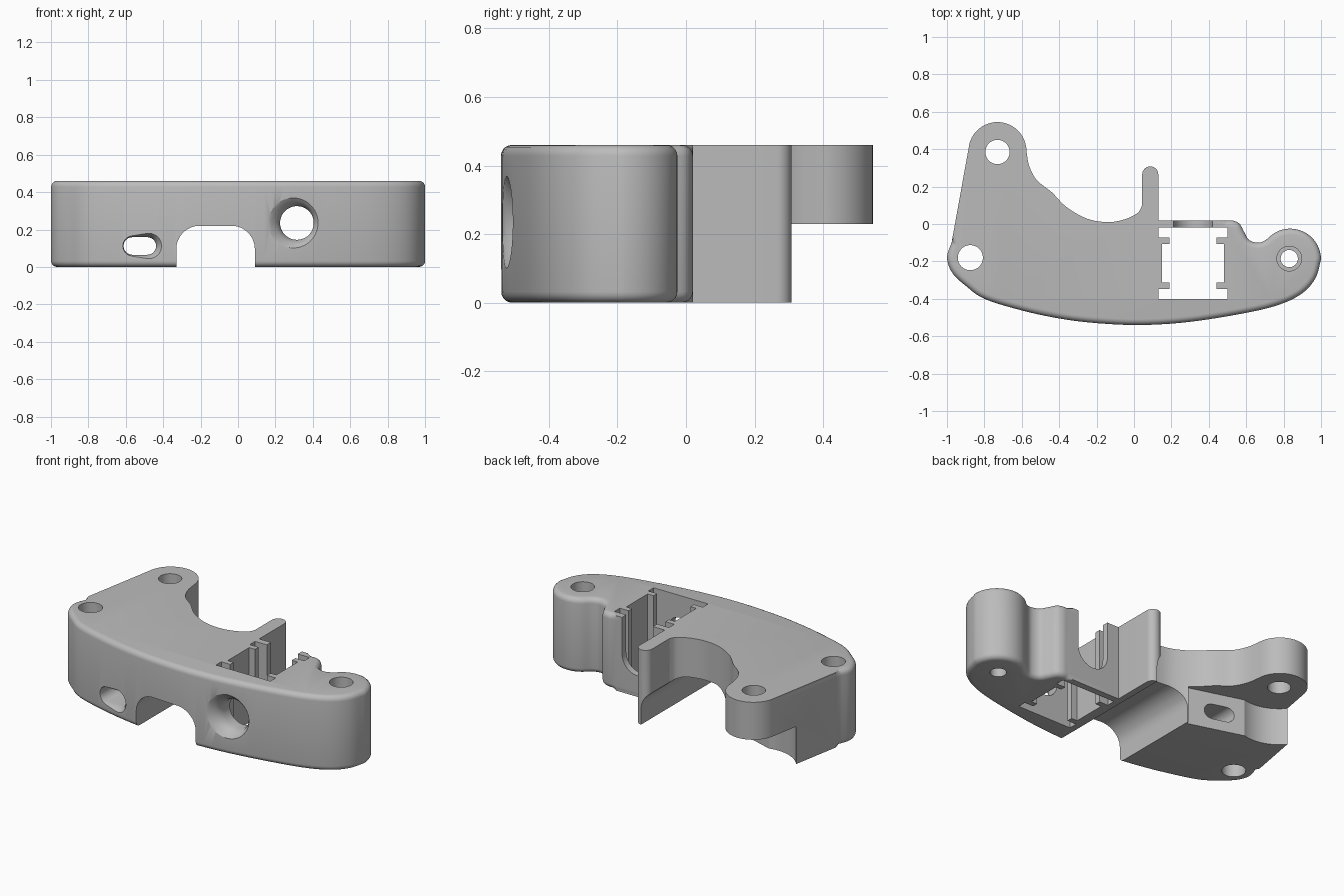
import bpy, bmesh, math
from mathutils import Vector

if "Cube" in bpy.data.objects:
    bpy.data.objects.remove(bpy.data.objects["Cube"])

HEIGHT = 0.46
ROUND = 0.032


def arc(cx, cy, r, start=0, end=360, n=24):
    """Points along a circular arc, in degrees."""
    steps = [math.radians(start + (end - start) * i / n) for i in range(n + 1)]
    return [(cx + r * math.cos(a), cy + r * math.sin(a)) for a in steps]


def circle(cx, cy, r, n=48):
    return arc(cx, cy, r, n=n)[:-1]


def smooth(points, n=5):
    """Catmull-Rom curve through the points."""
    p = [Vector(q) for q in points]
    p = [2 * p[0] - p[1]] + p + [2 * p[-1] - p[-2]]
    out = []
    for a, b, c, d in zip(p, p[1:], p[2:], p[3:]):
        for i in range(n):
            t = i / n
            out.append(tuple(0.5 * (2 * b + (c - a) * t + (2 * a - 5 * b + 4 * c - d) * t * t
                                    + (3 * b - a - 3 * c + d) * t ** 3)))
    return out + [tuple(points[-1])]


def stadium(cx, cy, half, r):
    return arc(cx + half, cy, r, -90, 90, 12) + arc(cx - half, cy, r, 90, 270, 12)


def loft(name, rings):
    """Closed solid through rings of equal point count."""
    bm = bmesh.new()
    loops = [[bm.verts.new(p) for p in ring] for ring in rings]
    for lo, hi in zip(loops, loops[1:]):
        for i in range(len(lo)):
            j = (i + 1) % len(lo)
            bm.faces.new((lo[i], lo[j], hi[j], hi[i]))
    bm.faces.new(loops[0][::-1])
    bm.faces.new(loops[-1])
    bmesh.ops.recalc_face_normals(bm, faces=bm.faces)
    mesh = bpy.data.meshes.new(name)
    bm.to_mesh(mesh)
    bm.free()
    obj = bpy.data.objects.new(name, mesh)
    bpy.context.collection.objects.link(obj)
    return obj


def upright(pts, z):
    return [(x, y, z) for x, y in pts]


def facing(pts, y):
    return [(x, y, z) for x, z in pts]


# Outline: front curve, right lobe, back edge, fin, valley, rear lobe
outline = smooth([(-.975, -.1), (-.997, -.16), (-.995, -.21), (-.965, -.27), (-.9, -.33),
                  (-.8, -.4), (-.6, -.462), (-.4, -.505), (-.2, -.53), (.04, -.54),
                  (.3, -.523), (.6, -.475), (.78, -.43), (.9, -.37), (.97, -.29), (1, -.19)])
outline += arc(.835, -.19, .165, 0, 125)
outline += smooth([(.74, -.055), (.7, -.088), (.66, -.1), (.615, -.085),
                   (.59, -.045), (.565, 0), (.53, .018), (.49, .02)])
outline += [(.46, .02), (.13, .02)]
outline += arc(.087, .265, .043, 0, 180, 16)
outline += smooth([(.044, .1), (.02, .06), (-.05, .025), (-.14, .01), (-.25, .028),
                   (-.36, .09), (-.44, .17), (-.52, .235), (-.56, .31), (-.575, .39)])
outline += arc(-.73, .39, .155, 0, 165)
outline += [(-.97, -.07)]
clean = []
for p in outline:
    if not clean or (Vector(p) - Vector(clean[-1])).length > 0.004:
        clean.append(p)
outline = clean


def inset(amount):
    """Move the outline inward along the front and right edges only."""
    out = []
    for i, (x, y) in enumerate(outline):
        a, b = Vector(outline[i - 1]), Vector(outline[(i + 1) % len(outline)])
        t = (b - a).normalized()
        k = amount if (y < -.09 or x > .48) else 0
        out.append((x - t.y * k, y + t.x * k))
    return out


# Body with rounded top and bottom rims
levels = []
for i in range(6):
    a = math.radians(90) * i / 5
    levels.append((ROUND * (1 - math.sin(a)), ROUND * (1 - math.cos(a))))
rings = [upright(inset(d), z) for d, z in levels]
rings += [upright(inset(d), HEIGHT - z) for d, z in reversed(levels)]
body = loft("mount_body", rings)

LOW, TOP = -.1, HEIGHT + .1
cutters = []


def cut(name, rings):
    cutters.append(loft(name, rings))


# Screw holes
for x, y, r in ((-.73, .385, .065), (-.875, -.18, .067), (.83, -.185, .046)):
    cut("screw_hole", [upright(circle(x, y, r), z) for z in (LOW, TOP)])
cut("screw_recess", [upright(circle(.83, -.185, .066), z) for z in (.3, TOP)])

# Arched tunnel from front to back
arch = [(.09, LOW)] + arc(-.035, .095, .125, 0, 90, 12) + arc(-.205, .095, .125, 90, 180, 12) + [(-.33, LOW)]
cut("tunnel", [facing(arch, y) for y in (-.8, .8)])

# Module pocket with locating tabs, mirrored about its middle
half = [(.185, -.19), (.185, -.145), (.165, -.145), (.165, -.1), (.12, -.1), (.12, -.135)]
mid_x, mid_y = .315, -.21
side = [(.185, .19), (.185, .138), (.125, .138), (.125, .104), (.165, .104)]
side += [(x, -y) for x, y in reversed(side)]
pocket = side + [(-x, y) for x, y in reversed(side)]
pocket = [(mid_x + x, mid_y + y) for x, y in pocket]
cut("pocket", [upright(pocket, z) for z in (LOW, TOP)])

# U-shaped notch in the pocket's back wall
notch = arc(mid_x, .235, .105, 180, 360) + [(mid_x + .105, TOP), (mid_x - .105, TOP)]
cut("notch", [facing(notch, y) for y in (-.06, .1)])

# Flared round window
flare = ((-.56, .19), (-.525, .137), (-.505, .113), (-.485, .098), (-.455, .09), (-.3, .09))
cut("window", [facing(circle(mid_x, .235, r), y) for y, r in flare])

# Flared cable slot
flare = ((-.54, .1), (-.49, .068), (-.47, .054), (-.44, .047), (.6, .047))
cut("cable_slot", [facing(stadium(-.525, .112, .04, r), y) for y, r in flare])

# Clearance beneath the rear lobe
cut("lobe_clearance", [upright(circle(-.73, .385, .236, 64), z) for z in (LOW, .23)])
wedge = [(-.335, .055), (-.3, .7), (-.7, .7), (-.7, .165)]
cut("valley_clearance", [upright(wedge, z) for z in (LOW, .2299)])

# Apply the cuts
bpy.context.view_layer.objects.active = body
for c in cutters:
    c.hide_render = True
    mod = body.modifiers.new(c.name, "BOOLEAN")
    mod.operation = "DIFFERENCE"
    mod.solver = "EXACT"
    mod.object = c
    bpy.ops.object.modifier_apply(modifier=mod.name)
for c in cutters:
    bpy.data.objects.remove(c)

# Plain grey plastic
grey = bpy.data.materials.new("plain_grey")
grey.use_nodes = True
colour = (.5, .5, .5, 1)
grey.diffuse_color = colour
grey.node_tree.nodes["Principled BSDF"].inputs["Base Color"].default_value = colour
body.data.materials.clear()
body.data.materials.append(grey)

bpy.ops.object.select_all(action="DESELECT")
body.select_set(True)
bpy.ops.object.shade_smooth_by_angle(angle=math.radians(30))
